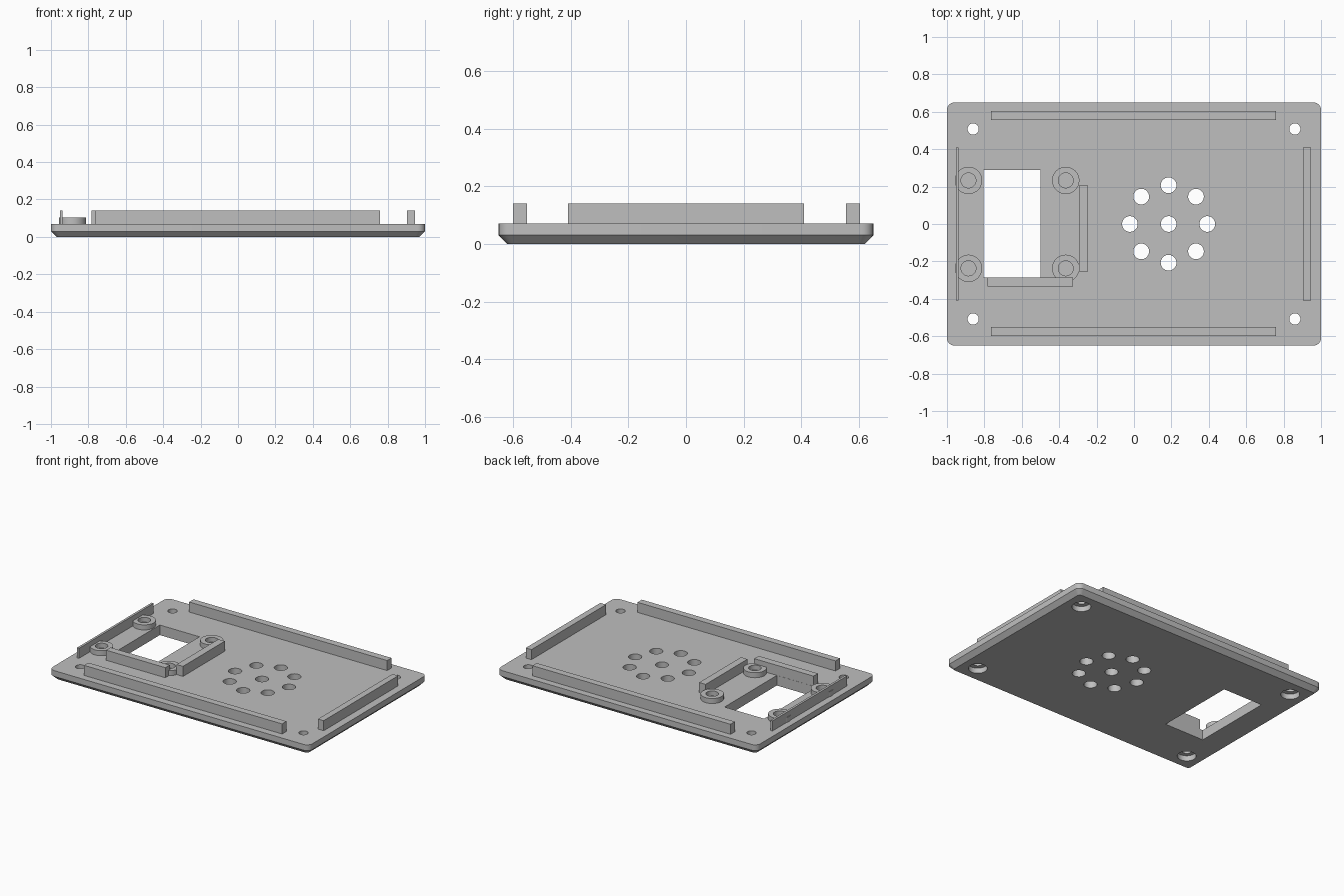
import bpy, bmesh, math

if "Cube" in bpy.data.objects:
    bpy.data.objects.remove(bpy.data.objects["Cube"])

GREY = bpy.data.materials.new("plain_grey")
GREY.diffuse_color = (0.52, 0.52, 0.52, 1)
GREY.use_nodes = True
GREY.node_tree.nodes["Principled BSDF"].inputs["Base Color"].default_value = GREY.diffuse_color
TOP = 0.07      # upper surface of the plate
RIM = 0.14      # top of the ribs


def circle(x, y, r, n=40):
    return [(x + r * math.cos(2 * math.pi * i / n),
             y + r * math.sin(2 * math.pi * i / n)) for i in range(n)]


def rounded_rect(hx, hy, r, n=6):
    pts = []
    for q, (sx, sy) in enumerate([(1, 1), (-1, 1), (-1, -1), (1, -1)]):
        for i in range(n + 1):
            a = math.pi / 2 * (q + i / n)
            pts.append((sx * (hx - r) + r * math.cos(a),
                        sy * (hy - r) + r * math.sin(a)))
    return pts


def rect(x0, x1, y0, y1):
    return [(x0, y0), (x1, y0), (x1, y1), (x0, y1)]


def loft(bm, rings):
    """Skin a stack of (outline, z) rings and cap both ends."""
    loops = [[bm.verts.new((x, y, z)) for x, y in pts] for pts, z in rings]
    n = len(loops[0])
    for a, b in zip(loops, loops[1:]):
        for i in range(n):
            j = (i + 1) % n
            bm.faces.new((a[i], a[j], b[j], b[i]))
    bm.faces.new(loops[0][::-1])
    bm.faces.new(loops[-1])


def make(name, stacks):
    bm = bmesh.new()
    for rings in stacks:
        loft(bm, rings)
    bmesh.ops.recalc_face_normals(bm, faces=bm.faces)
    me = bpy.data.meshes.new(name)
    bm.to_mesh(me)
    bm.free()
    me.materials.append(GREY)
    ob = bpy.data.objects.new(name, me)
    bpy.context.collection.objects.link(ob)
    return ob


def smooth(ob):
    bpy.ops.object.select_all(action='DESELECT')
    ob.select_set(True)
    bpy.context.view_layer.objects.active = ob
    bpy.ops.object.shade_smooth_by_angle(angle=math.radians(30))


# Base plate with rounded corners and a chamfered underside
plate = make("base_plate", [[
    (rounded_rect(0.97, 0.62, 0.02), 0),
    (rounded_rect(1.0, 0.65, 0.04), 0.03),
    (rounded_rect(1.0, 0.65, 0.04), TOP)]])

# Cutters: window, vent holes, counterbored screw holes
cuts = [[(rect(-0.805, -0.5, -0.285, 0.29), -0.1), (rect(-0.805, -0.5, -0.285, 0.29), 0.2)]]
vents = [(0.185, 0)] + [(0.185 + 0.207 * math.cos(k * math.pi / 4),
                         0.207 * math.sin(k * math.pi / 4)) for k in range(8)]
for x, y in vents:
    cuts.append([(circle(x, y, 0.042), -0.1), (circle(x, y, 0.042), 0.2)])
for x in (-0.86, 0.86):
    for y in (-0.508, 0.508):
        cuts.append([(circle(x, y, r), z) for r, z in
                     ((0.06, -0.1), (0.06, 0.037), (0.03, 0.037), (0.03, 0.2))])
cutter = make("hole_cutter", cuts)
cutter.hide_render = True

mod = plate.modifiers.new("holes", 'BOOLEAN')
mod.operation = 'DIFFERENCE'
mod.solver = 'EXACT'
mod.object = cutter
bpy.context.view_layer.objects.active = plate
bpy.ops.object.modifier_apply(modifier=mod.name)
bpy.data.objects.remove(cutter)
smooth(plate)

# Upright ribs
ribs = {
    "back_rib": (-0.765, 0.76, 0.555, 0.603),
    "front_rib": (-0.765, 0.76, -0.6, -0.552),
    "left_rib": (-0.953, -0.937, -0.41, 0.41),
    "right_rib": (0.903, 0.947, -0.41, 0.41),
    "window_side_rib": (-0.295, -0.245, -0.255, 0.205),
    "window_front_rib": (-0.782, -0.325, -0.335, -0.286),
}
for name, box in ribs.items():
    make(name, [[(rect(*box), TOP), (rect(*box), RIM)]])

# Ring-shaped mounting bosses around the window
for side, x in (("left", -0.885), ("right", -0.365)):
    for end, y in (("front", -0.237), ("back", 0.233)):
        smooth(make(f"{end}_{side}_boss", [[
            (circle(x, y, r), z) for r, z in
            ((0.073, TOP), (0.073, 0.105), (0.04, 0.105), (0.04, TOP + 0.002))]]))
